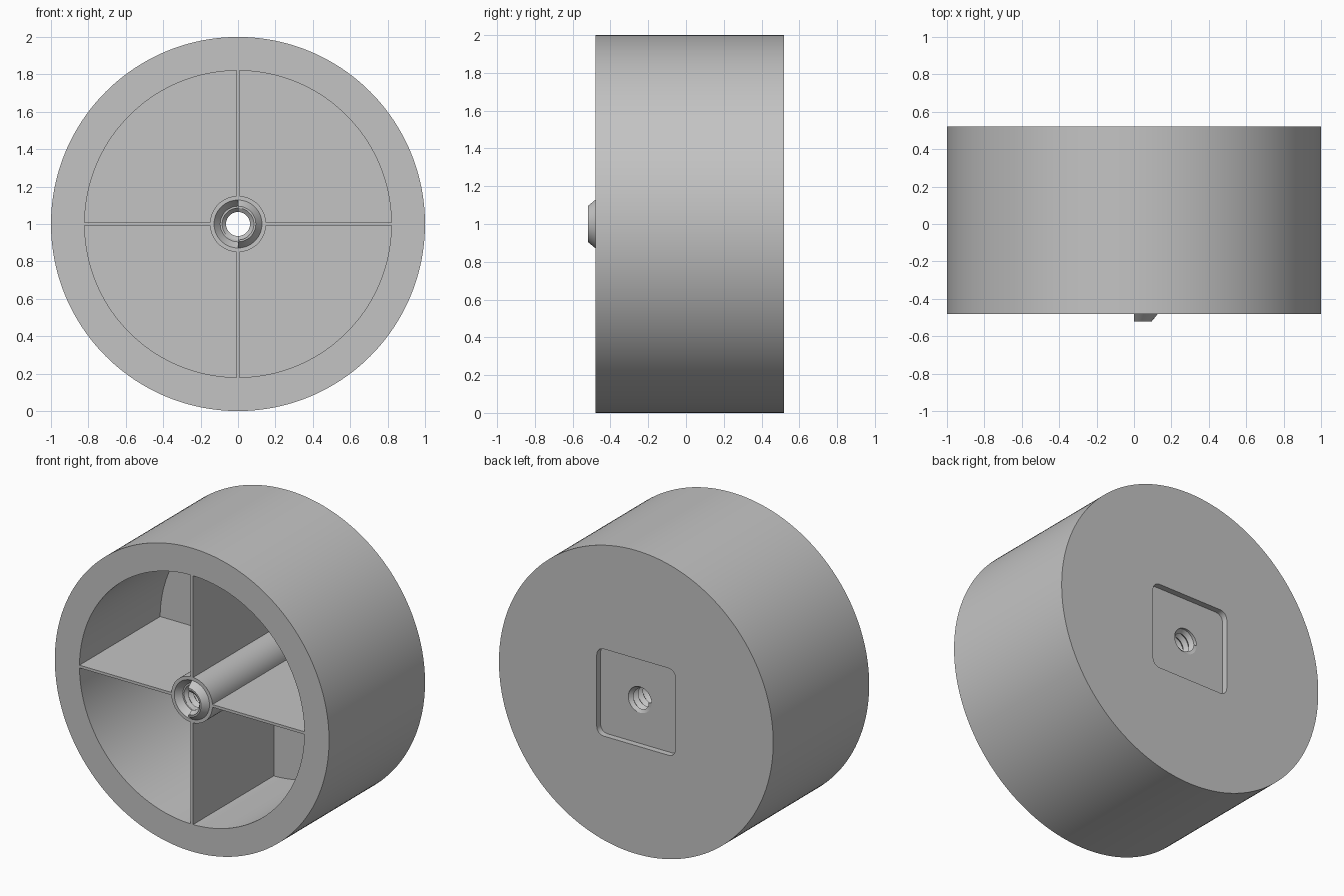
import bpy, bmesh, math
from mathutils import Matrix, Vector

cube = bpy.data.objects.get("Cube")
if cube:
    bpy.data.objects.remove(cube, do_unlink=True)

# Main sizes
FRONT, BACK, FLOOR, RECESS = -0.48, 0.52, 0.36, 0.48
RIM, INNER, HUB, CONE, TIP, BORE, CREST = 1.0, 0.82, 0.15, 0.128, 0.095, 0.085, 0.064
STEP, PITCH, SEGMENTS = 0.04, 0.05, 192

grey = bpy.data.materials.new("plain grey")
grey.use_nodes = True
colour = (0.55, 0.55, 0.55, 1)
grey.diffuse_color = colour
grey.node_tree.nodes["Principled BSDF"].inputs["Base Color"].default_value = colour

# Columns around the axis as (turn fraction, side); doubled at x = 0 so the hub can step there
quarter = SEGMENTS // 4
columns = [(i / SEGMENTS, 1) for i in range(quarter + 1)]
columns += [(i / SEGMENTS, -1) for i in range(quarter, 3 * quarter + 1)]
columns += [(i / SEGMENTS, 1) for i in range(3 * quarter, SEGMENTS + 1)]


def finish(name, bm):
    mesh = bpy.data.meshes.new(name)
    bm.to_mesh(mesh)
    bm.free()
    mesh.materials.append(grey)
    obj = bpy.data.objects.new(name, mesh)
    bpy.context.collection.objects.link(obj)
    bpy.ops.object.select_all(action='DESELECT')
    obj.select_set(True)
    bpy.context.view_layer.objects.active = obj
    bpy.ops.object.shade_smooth_by_angle(angle=math.radians(30))
    return obj


def loft(name, rings):
    """Skin rings; each ring maps (turn, side) to (radius, y)."""
    bm = bmesh.new()
    rows = []
    for ring in rings:
        row = []
        for turn, side in columns:
            r, y = ring(turn, side)
            a = turn * math.tau
            row.append(bm.verts.new((r * math.cos(a), y, 1 + r * math.sin(a))))
        rows.append(row)
    for low, high in zip(rows, rows[1:]):
        for i in range(len(columns) - 1):
            bm.faces.new((low[i], low[i + 1], high[i + 1], high[i]))
    bmesh.ops.remove_doubles(bm, verts=bm.verts, dist=1e-5)
    bmesh.ops.dissolve_degenerate(bm, edges=bm.edges, dist=1e-6)
    return finish(name, bm)


def circle(r, y):
    return lambda turn, side: (r, y)


def stepped(r):
    # Raised on the +x half, sunk on the other half
    return lambda turn, side: (r, FRONT - side * STEP)


def rounded_square(y, half=0.287, corner=0.05):
    q = half - corner

    def ring(turn, side):
        c, s = abs(math.cos(turn * math.tau)), abs(math.sin(turn * math.tau))
        r = half / max(c, s)
        if r * min(c, s) > q:
            m = q * (c + s)
            r = m + math.sqrt(m * m - 2 * q * q + corner * corner)
        return r, y
    return ring


def helix(j):
    def ring(turn, side):
        start = FRONT - side * STEP
        y = FRONT - STEP + PITCH * (j / 2 - turn)
        if y <= start or y >= RECESS:
            return BORE, min(max(y, start), RECESS)
        return (CREST if j % 2 else BORE), y
    return ring


# Drum with square recess in the back and open front
loft("drum", [
    circle(BORE, RECESS), rounded_square(RECESS), rounded_square(BACK),
    circle(RIM, BACK), circle(RIM, FRONT), circle(INNER, FRONT),
    circle(INNER, FLOOR), circle(HUB, FLOOR)])

# Hub tube with half-raised, half-sunk conical end
loft("hub", [circle(HUB, FLOOR), circle(HUB, FRONT), circle(CONE, FRONT),
             stepped(TIP), stepped(BORE)])

# Threaded bore
turns = math.ceil((RECESS - FRONT + STEP) / PITCH) + 1
loft("bore_thread", [helix(j) for j in range(2 * turns + 1)])

# Four thin ribs between hub and rim
for k, label in enumerate(("left", "top", "right", "bottom")):
    bm = bmesh.new()
    bmesh.ops.create_cube(bm, size=1)
    size = Vector((INNER - HUB + 0.004, FLOOR - FRONT, 0.018))
    bmesh.ops.scale(bm, vec=size, verts=bm.verts)
    bmesh.ops.translate(bm, vec=((INNER + HUB) / 2, (FLOOR + FRONT) / 2, 0), verts=bm.verts)
    bmesh.ops.rotate(bm, matrix=Matrix.Rotation(-k * math.pi / 2, 3, 'Y'), verts=bm.verts)
    bmesh.ops.translate(bm, vec=(0, 0, 1), verts=bm.verts)
    finish(label + "_rib", bm)
